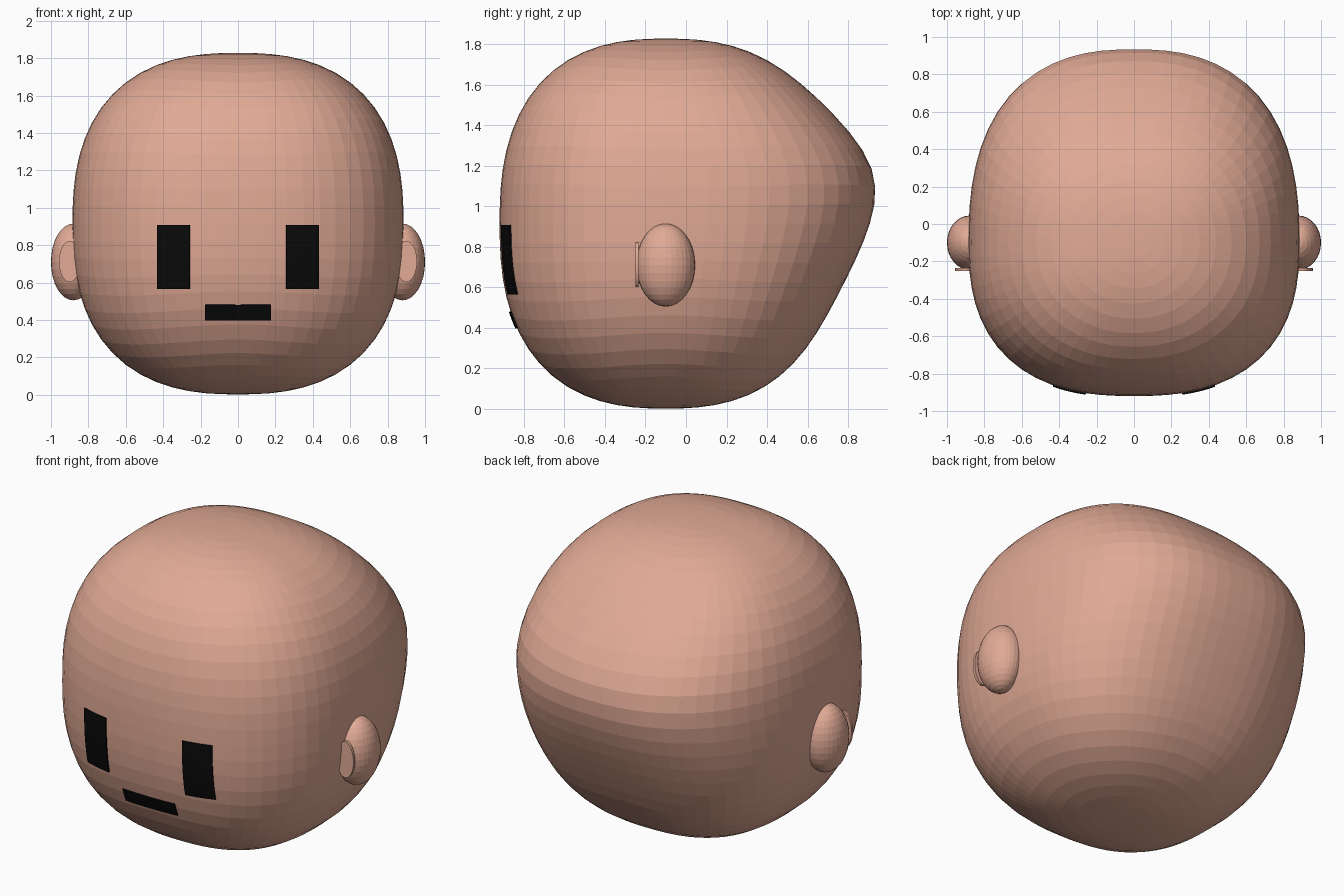
import bpy, bmesh, math
from mathutils import Matrix, Vector

cube = bpy.data.objects.get("Cube")
if cube:
    bpy.data.objects.remove(cube, do_unlink=True)

HALF_W, HALF_D, HALF_H = 0.885, 0.82, 0.913   # head radii
MID_Y, MID_Z = -0.1, 0.915                    # head centre
POWER = 2.5                                   # roundness of the boxy head


def make_material(name, color, roughness):
    mat = bpy.data.materials.new(name)
    mat.use_nodes = True
    mat.diffuse_color = color
    bsdf = next(n for n in mat.node_tree.nodes if n.type == 'BSDF_PRINCIPLED')
    bsdf.inputs["Base Color"].default_value = color
    bsdf.inputs["Roughness"].default_value = roughness
    return mat


skin = make_material("skin", (0.75, 0.40, 0.30, 1), 0.7)
black = make_material("black", (0.003, 0.003, 0.003, 1), 0.7)


def add_object(name, bm, mat):
    bmesh.ops.recalc_face_normals(bm, faces=bm.faces)
    mesh = bpy.data.meshes.new(name)
    bm.to_mesh(mesh)
    bm.free()
    mesh.materials.append(mat)
    obj = bpy.data.objects.new(name, mesh)
    bpy.context.collection.objects.link(obj)
    return obj


# Head: sphere swollen towards a box, with a bulge at the back of the skull
def shape_head(co):
    length = sum(abs(c) ** POWER for c in co) ** (1 / POWER)
    x, y, z = co / length
    p = Vector((x * HALF_W, y * HALF_D, z * HALF_H + MID_Z))
    if y > 0:
        spread = 0.42 if p.z > 1.12 else 0.5
        p.y *= 1 + 0.27 * math.exp(-((p.z - 1.12) / spread) ** 2)
    p.y += MID_Y
    return p


bm = bmesh.new()
bmesh.ops.create_uvsphere(bm, u_segments=64, v_segments=32, radius=1)
for v in bm.verts:
    v.co = shape_head(v.co)
add_object("head", bm, skin)


# Face plates: thin grids that follow the front of the head
def face_plate(name, x, z, width, height):
    bm = bmesh.new()
    bmesh.ops.create_grid(bm, x_segments=8, y_segments=8, size=0.5)
    for v in bm.verts:
        px, pz = x + v.co.x * width, z + v.co.y * height
        rest = abs(px / HALF_W) ** POWER + abs((pz - MID_Z) / HALF_H) ** POWER
        depth = HALF_D * (1 - rest) ** (1 / POWER)
        v.co = (px, MID_Y - depth - 0.004, pz)
    obj = add_object(name, bm, black)
    solid = obj.modifiers.new("thickness", 'SOLIDIFY')
    solid.thickness = 0.008
    solid.offset = 0


face_plate("mouth", 0, 0.44, 0.35, 0.08)

for side, label in ((1, "left"), (-1, "right")):
    face_plate(label + "_eye", side * 0.345, 0.737, 0.174, 0.342)

    # Ear: flattened ball half sunk into the head
    bm = bmesh.new()
    bmesh.ops.create_uvsphere(
        bm, u_segments=32, v_segments=16, radius=1,
        matrix=Matrix.LocRotScale(Vector((side * 0.88, -0.1, 0.71)), None,
                                  Vector((0.12, 0.145, 0.205))))
    add_object(label + "_ear", bm, skin)

    # Inner ear: thin oval disc on the front of the ear
    bm = bmesh.new()
    bmesh.ops.create_cone(
        bm, cap_ends=True, segments=32, radius1=1, radius2=1, depth=1,
        matrix=Matrix.Translation((side * 0.9, -0.242, 0.712))
        @ Matrix.Diagonal((0.057, 0.016, 0.11, 1))
        @ Matrix.Rotation(math.pi / 2, 4, 'X'))
    add_object(label + "_inner_ear", bm, skin)
